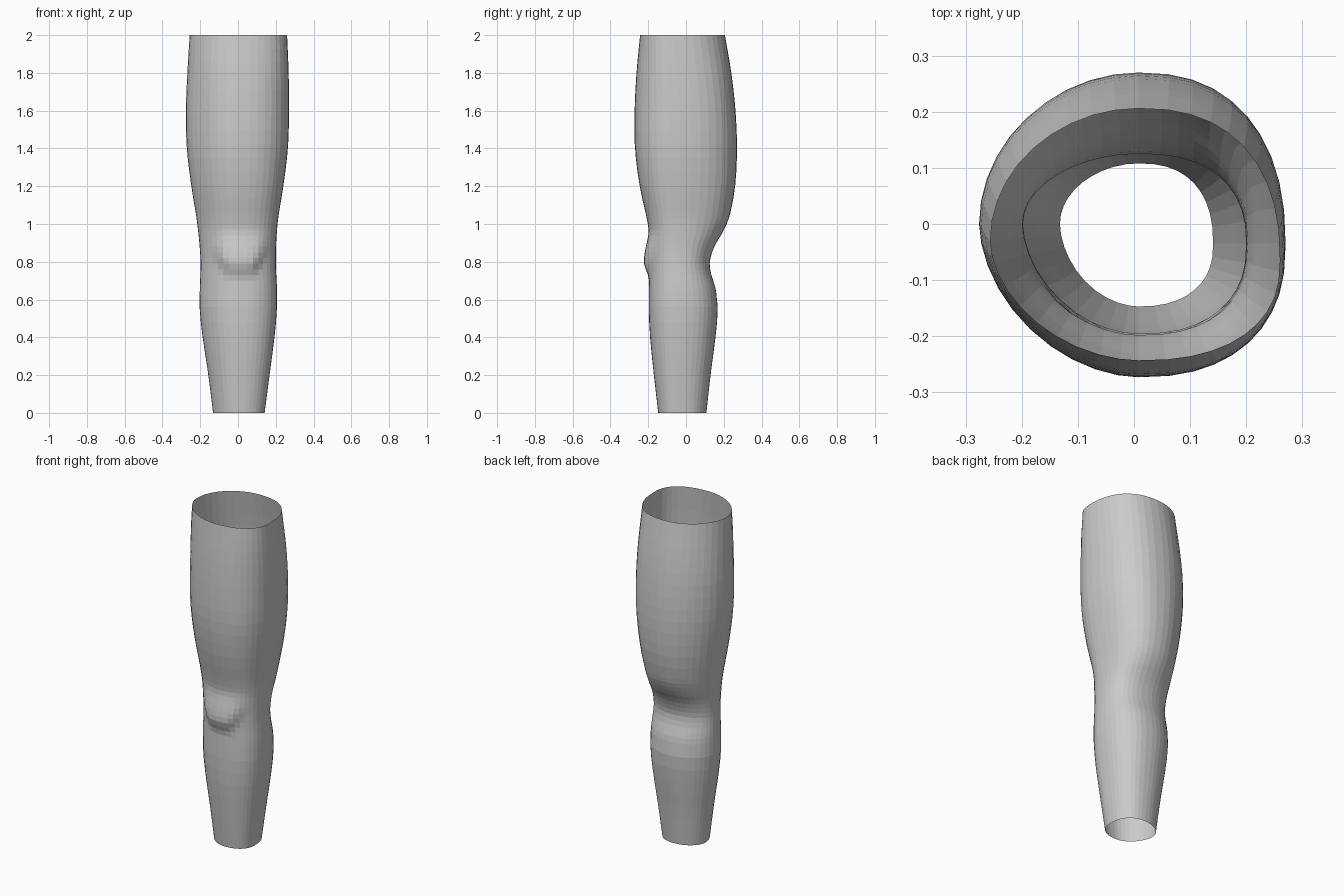
import bpy, bmesh, math

if "Cube" in bpy.data.objects:
    bpy.data.objects.remove(bpy.data.objects["Cube"])

# Leg sections: height, left x, right x, front y, back y
SECTIONS = [
    (0.00, -.132, .141, -.147, .108),
    (0.20, -.157, .167, -.170, .130),
    (0.40, -.187, .193, -.190, .156),
    (0.55, -.203, .206, -.197, .168),
    (0.66, -.202, .206, -.196, .156),
    (0.74, -.199, .202, -.195, .132),
    (0.80, -.198, .200, -.195, .126),
    (0.88, -.203, .201, -.195, .150),
    (0.96, -.211, .206, -.196, .196),
    (1.04, -.221, .214, -.210, .230),
    (1.20, -.247, .240, -.245, .260),
    (1.40, -.271, .264, -.270, .270),
    (1.60, -.276, .270, -.272, .262),
    (1.80, -.268, .268, -.262, .240),
    (2.00, -.256, .260, -.243, .206),
]
SEGMENTS = 40


def smooth(a, b, t):
    t = min(1, max(0, (t - a) / (b - a)))
    return t * t * (3 - 2 * t)


def section_at(z):
    """Cubic blend between neighbouring sections."""
    i = max(j for j in range(len(SECTIONS) - 1) if SECTIONS[j][0] <= z + 1e-6)
    p, q = SECTIONS[i], SECTIONS[i + 1]
    before, after = SECTIONS[max(i - 1, 0)], SECTIONS[min(i + 2, len(SECTIONS) - 1)]
    h = q[0] - p[0]
    t = (z - p[0]) / h
    out = []
    for k in range(1, 5):
        m0 = (q[k] - before[k]) / (q[0] - before[0]) * h
        m1 = (after[k] - p[k]) / (after[0] - p[0]) * h
        out.append((2*t**3 - 3*t**2 + 1) * p[k] + (t**3 - 2*t**2 + t) * m0
                   + (3*t**2 - 2*t**3) * q[k] + (t**3 - t**2) * m1)
    return out


def point(z, a):
    left, right, front, back = section_at(z)
    c, s = math.cos(a), math.sin(a)
    # rounded corners, with a flatter one at the front left
    n = (2.35 if s > 0 else 2.4) if c > 0 else (2.0 if s > 0 else 1.8)
    u = math.copysign(abs(c) ** (2 / n), c)
    v = math.copysign(abs(s) ** (2 / n), s)
    mid = -0.03 * smooth(1.6, 2.0, z) - 0.035 * (u + 1) / 2
    x = 0.008 + u * ((right - 0.008) if c > 0 else (0.008 - left))
    y = mid + v * ((back - mid) if s > 0 else (mid - front))
    # kneecap: crisp top edge, rounded and narrowing below
    if s < 0:
        half = 0.08 + 0.07 * smooth(0.70, 0.90, z)
        rise = smooth(0.70, 0.80, z) * (1 - smooth(0.80, 0.99, z))
        y -= 0.028 * rise * (1 - smooth(half * 0.6, half * 1.15, abs(x - 0.01)))
    return x, y, z


# Rows are closer together around the knee
heights = [i * 0.08 for i in range(8)] + [0.64 + i * 0.03 for i in range(14)]
heights += [1.06 + i * 0.94 / 13 for i in range(14)]

bm = bmesh.new()
rings = [[bm.verts.new(point(z, 2 * math.pi * i / SEGMENTS)) for i in range(SEGMENTS)]
         for z in heights]
for low, high in zip(rings, rings[1:]):
    for i in range(SEGMENTS):
        j = (i + 1) % SEGMENTS
        bm.faces.new((low[i], low[j], high[j], high[i]))
mesh = bpy.data.meshes.new("leg")
bm.to_mesh(mesh)
bm.free()

# Plain grey, open tube at both ends
grey = bpy.data.materials.new("grey")
grey.diffuse_color = (0.6, 0.6, 0.6, 1)
grey.use_nodes = True
grey.node_tree.nodes["Principled BSDF"].inputs["Base Color"].default_value = grey.diffuse_color
mesh.materials.append(grey)
leg = bpy.data.objects.new("leg", mesh)
bpy.context.collection.objects.link(leg)
